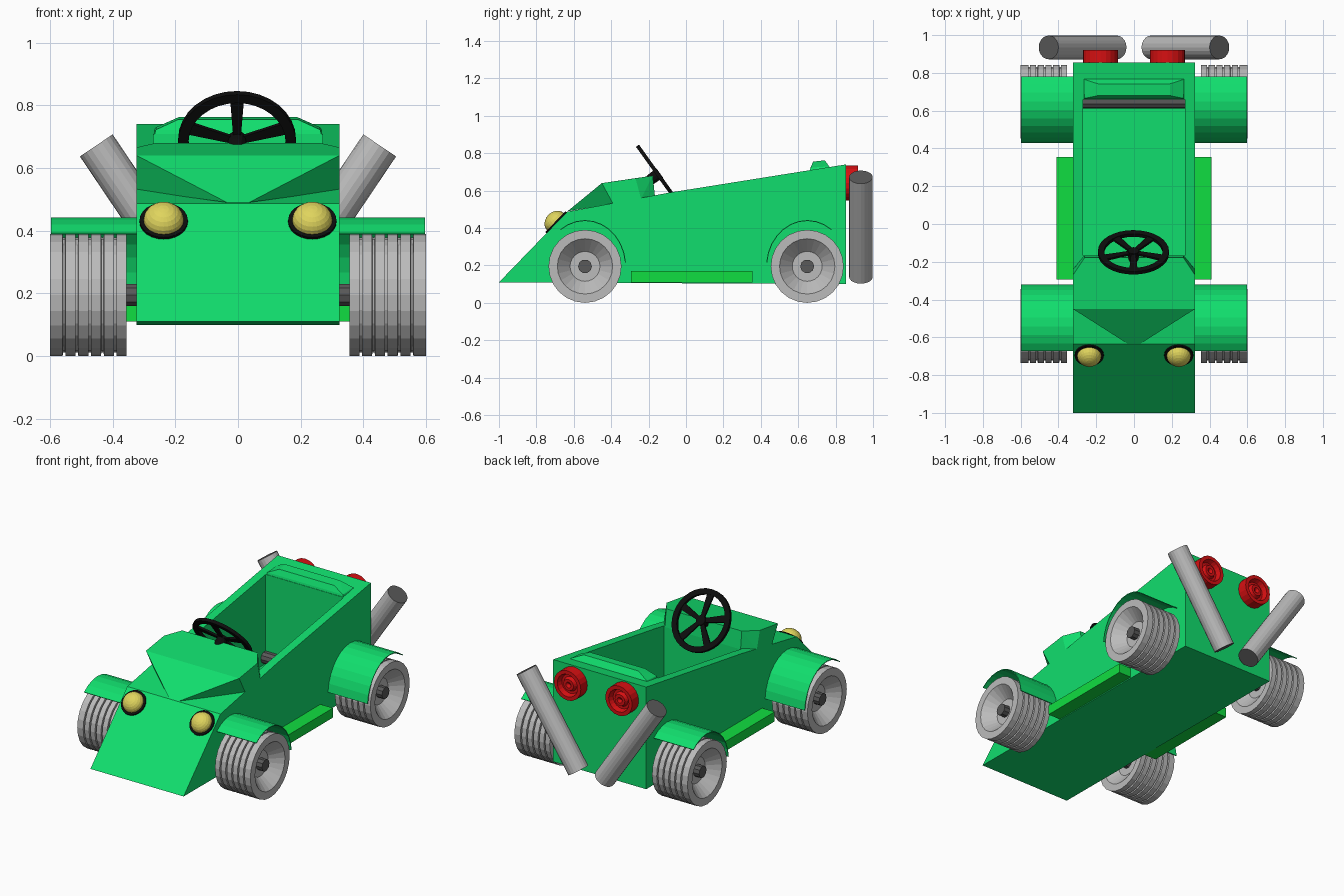
import bpy, bmesh, math
from mathutils import Vector, Matrix

if "Cube" in bpy.data.objects:
    bpy.data.objects.remove(bpy.data.objects["Cube"])

def material(name, rgb):
    m = bpy.data.materials.new(name)
    m.diffuse_color = (*rgb, 1)
    m.use_nodes = True
    m.node_tree.nodes["Principled BSDF"].inputs["Base Color"].default_value = m.diffuse_color
    return m

GREEN = material("body green", (0.0055, 0.73, 0.153))
BRIGHT = material("bright green", (0.005, 0.73, 0.052))
GRAY = material("metal gray", (0.5, 0.5, 0.5))
DARK = material("dark gray", (0.1, 0.1, 0.1))
RED = material("red", (0.68, 0.005, 0.006))
YELLOW = material("yellow", (0.74, 0.66, 0.11))
BLACK = material("black", (0.004, 0.004, 0.004))

def finish(name, bm, *mats):
    bmesh.ops.recalc_face_normals(bm, faces=bm.faces)
    me = bpy.data.meshes.new(name)
    bm.to_mesh(me)
    bm.free()
    for m in mats:
        me.materials.append(m)
    ob = bpy.data.objects.new(name, me)
    bpy.context.collection.objects.link(ob)
    return ob

def prism(name, profile, half, mat):
    """Extrude a (y, z) profile from x = -half to half."""
    bm = bmesh.new()
    f = bm.faces.new([bm.verts.new((-half, y, z)) for y, z in profile])
    r = bmesh.ops.extrude_face_region(bm, geom=[f])
    bmesh.ops.translate(bm, vec=(2 * half, 0, 0),
                        verts=[v for v in r["geom"] if isinstance(v, bmesh.types.BMVert)])
    return finish(name, bm, mat)

def box(name, lo, hi, mat):
    bm = bmesh.new()
    bmesh.ops.create_cube(bm, size=1)
    for v in bm.verts:
        v.co = [l + (c + 0.5) * (h - l) for c, l, h in zip(v.co, lo, hi)]
    return finish(name, bm, mat)

def hull(name, half_pts, mat):
    """Convex solid from points mirrored in x."""
    bm = bmesh.new()
    for x, y, z in half_pts:
        bm.verts.new((x, y, z))
        bm.verts.new((-x, y, z))
    r = bmesh.ops.convex_hull(bm, input=bm.verts)
    bmesh.ops.delete(bm, geom=[v for v in bm.verts if not v.link_faces], context="VERTS")
    bmesh.ops.dissolve_limit(bm, angle_limit=0.02, verts=bm.verts, edges=bm.edges)
    return finish(name, bm, mat)

def lathe(name, profile, seg, origin, axis, mats, closed=False, cap_mat=False):
    """Spin an (along, radius) profile around an axis."""
    bm = bmesh.new()
    rings = [[bm.verts.new((r * math.cos(2 * math.pi * i / seg), r * math.sin(2 * math.pi * i / seg), t))
              for i in range(seg)] for t, r in profile]
    pairs = list(zip(rings, rings[1:])) + ([(rings[-1], rings[0])] if closed else [])
    for a, b in pairs:
        for i in range(seg):
            j = (i + 1) % seg
            bm.faces.new((a[i], a[j], b[j], b[i]))
    bmesh.ops.remove_doubles(bm, verts=bm.verts, dist=1e-5)
    bm.normal_update()
    if cap_mat:
        for f in bm.faces:
            f.material_index = int(abs(f.normal.z) > 0.9)
    rot = Vector(axis).to_track_quat("Z", "Y").to_matrix().to_4x4()
    bm.transform(Matrix.Translation(origin) @ rot)
    return finish(name, bm, *mats)

# Wedge body with cockpit cut out
body = prism("body", [(-1, 0.11), (0.855, 0.1), (0.855, 0.74), (-0.085, 0.59), (-0.635, 0.487)], 0.323, GREEN)
cutter = box("cockpit_cutter", (-0.27, -0.168, 0.15), (0.27, 0.66, 1), GREEN)
cutter.hide_render = True
mod = body.modifiers.new("cockpit", "BOOLEAN")
mod.operation, mod.object, mod.solver = "DIFFERENCE", cutter, "EXACT"
bpy.context.view_layer.objects.active = body
bpy.ops.object.modifier_apply(modifier=mod.name)
bpy.data.objects.remove(cutter)

# Faceted cowl in front of the driver, and headrest ridge behind
hull("cowl", [(0.035, -0.633, 0.49), (0.323, -0.45, 0.64), (0.323, -0.39, 0.53), (0.323, -0.27, 0.666),
              (0.323, -0.24, 0.555), (0.262, -0.178, 0.68), (0.262, -0.166, 0.57)], GREEN)
hull("headrest", [(0.268, 0.66, 0.70), (0.268, 0.77, 0.72), (0.262, 0.665, 0.722), (0.262, 0.765, 0.73),
                  (0.19, 0.68, 0.755), (0.19, 0.742, 0.762)], GREEN)

WHEEL_Z, WHEEL_R = 0.195, 0.195
# Tyre and dished rim profile with tread grooves
tread = []
n = 6
w = 0.245 / n
for i in range(n):
    tread += [(i * w, WHEEL_R), ((i + 0.78) * w, WHEEL_R)]
    if i < n - 1:
        tread += [((i + 0.8) * w, WHEEL_R - 0.012), ((i + 0.98) * w, WHEEL_R - 0.012)]
tread[-1] = (0.245, WHEEL_R)
wheel = [(0.05, 0), (0.05, 0.08), (0, 0.15)] + tread + [(0.245, 0.148), (0.175, 0.08), (0.175, 0)]

for label, wy, d in (("front", -0.54, 1), ("rear", 0.648, -1)):
    lathe(label + "_axle", [(0, 0), (0, 0.037), (1.14, 0.037), (1.14, 0)], 10,
          (-0.57, wy, WHEEL_Z), (1, 0, 0), [DARK])
    for side, s in (("right", 1), ("left", -1)):
        lathe(f"{label}_{side}_wheel", wheel, 24, (s * 0.355, wy, WHEEL_Z), (s, 0, 0), [GRAY])
        # Thin curved fender, longer towards the middle of the car
        bm = bmesh.new()
        rows = []
        for k in range(11):
            a = math.radians(-37 + k * 12.2)
            y, z = wy + d * 0.217 * math.sin(a), WHEEL_Z + 0.245 * math.cos(a)
            rows.append([bm.verts.new((s * x, y, z)) for x in (0.315, 0.597)])
        for a, b in zip(rows, rows[1:]):
            bm.faces.new((a[0], a[1], b[1], b[0]))
        fender = finish(f"{label}_{side}_fender", bm, GREEN)
        sol = fender.modifiers.new("thickness", "SOLIDIFY")
        sol.thickness, sol.offset = 0.005, 0

SLOPE = Vector((0, -0.716, 0.697))
for side, s in (("right", 1), ("left", -1)):
    # Running board
    box(side + "_running_board", (min(s * 0.3, s * 0.41), -0.293, 0.11),
        (max(s * 0.3, s * 0.41), 0.355, 0.17), BRIGHT)
    # Exhaust pipe with dark ends
    top, low = Vector((s * 0.452, 0.935, 0.672)), Vector((s * 0.092, 0.935, 0.138))
    length = (top - low).length
    lathe(side + "_exhaust", [(0, 0), (0, 0.063), (length, 0.063), (length, 0)], 20,
          low, top - low, [GRAY, DARK], cap_mat=True)
    # Stepped tail light
    lathe(side + "_tail_light", [(-0.01, 0), (-0.01, 0.093), (0.065, 0.093), (0.065, 0.07), (0.035, 0.06),
                                 (0.035, 0.045), (0.055, 0.035), (0.055, 0.018), (0.04, 0)], 20,
          (s * 0.178, 0.855, 0.64), (0, 1, 0), [RED])
    # Headlight dome and black rim
    pos = Vector((s * 0.237, -0.692, 0.428))
    lathe(side + "_headlight_rim", [(-0.01, 0), (-0.01, 0.077), (0.009, 0.077), (0.009, 0)], 24, pos, SLOPE, [BLACK])
    dome = [(0.052 * math.sin(a), 0.064 * math.cos(a)) for a in [k * math.pi / 12 for k in range(7)]]
    lathe(side + "_headlight", [(0, 0.064)] + [(t + 0.009, r) for t, r in dome], 24, pos, SLOPE, [YELLOW])

# Steering wheel: rim, hub, column and five spokes
CENTER, AXIS = Vector((-0.003, -0.15, 0.687)), Vector((0, -0.81, -0.58)).normalized()
lathe("steering_rim", [(-0.01, 0.155), (-0.01, 0.188), (0.01, 0.188), (0.01, 0.155)], 32,
      CENTER, AXIS, [BLACK], closed=True)
lathe("steering_column", [(-0.012, 0), (-0.012, 0.03), (0.03, 0.03), (0.12, 0.022), (0.12, 0)], 12,
      CENTER, AXIS, [BLACK])
up, across = Vector((0, -0.58, 0.81)).normalized(), Vector((1, 0, 0))
for k in range(5):
    a = 2 * math.pi * k / 5
    out = up * math.cos(a) + across * math.sin(a)
    wide = out.cross(AXIS)
    bm = bmesh.new()
    bmesh.ops.create_cube(bm, size=1)
    for v in bm.verts:
        x, y, z = v.co
        width = 0.022 + 0.022 * (x + 0.5)
        v.co = CENTER + out * (x + 0.5) * 0.165 + wide * y * width + AXIS * z * 0.012
    finish(f"steering_spoke_{k + 1}", bm, BLACK)
